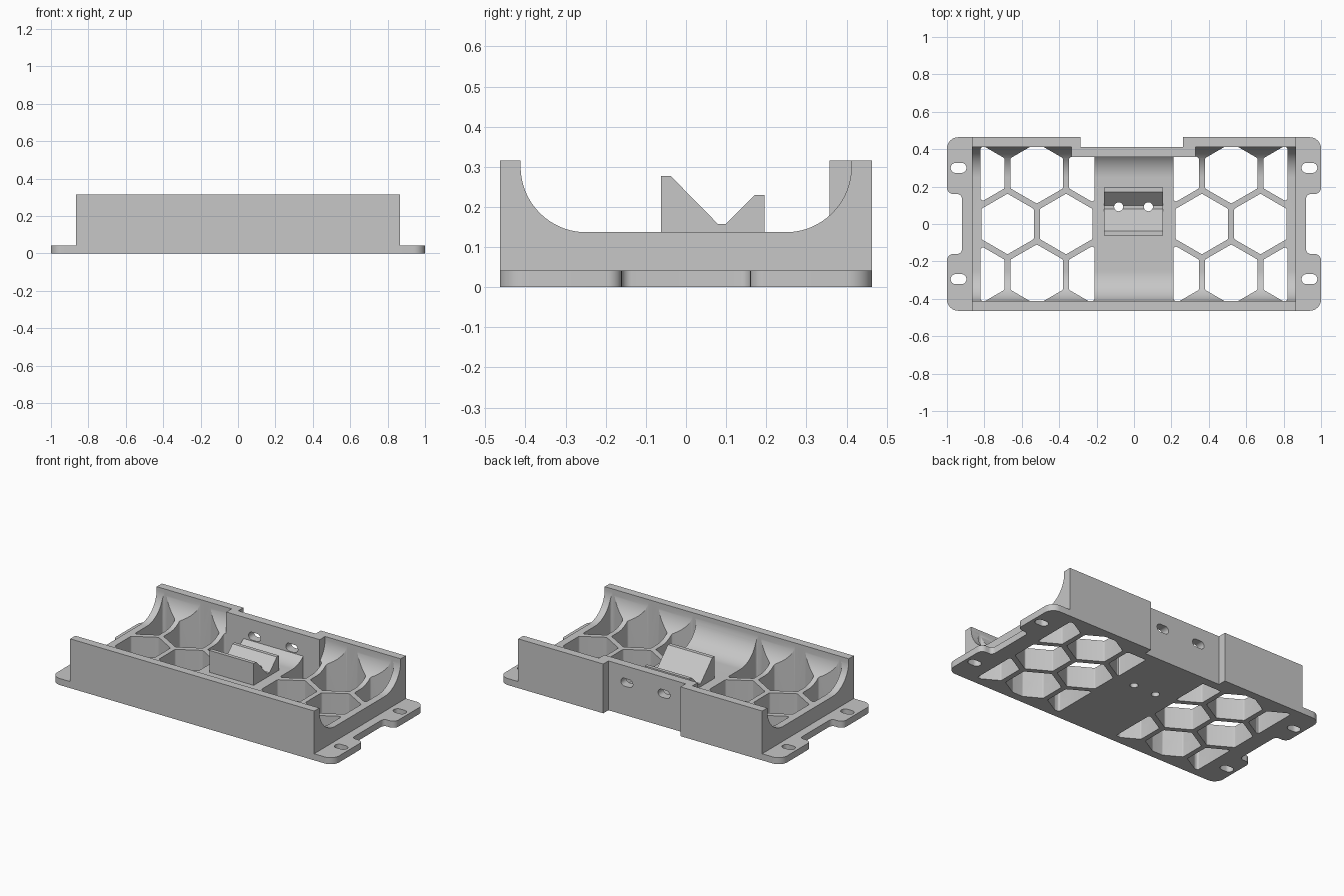
import bpy, bmesh, math
from mathutils import Vector

old = bpy.data.objects.get("Cube")
if old:
    bpy.data.objects.remove(old, do_unlink=True)

grey = bpy.data.materials.new("plain grey")
grey.use_nodes = True
COLOUR = (0.57, 0.57, 0.57, 1)
grey.diffuse_color = COLOUR
grey.node_tree.nodes["Principled BSDF"].inputs["Base Color"].default_value = COLOUR


def rounded(corners, radius=0.0, steps=6):
    """Outline with filleted corners; a corner may carry its own radius."""
    out, n = [], len(corners)
    for i, c in enumerate(corners):
        r = c[2] if len(c) > 2 else radius
        p = Vector((c[0], c[1], 0))
        a = (Vector((*corners[i - 1][:2], 0)) - p).normalized()
        b = (Vector((*corners[(i + 1) % n][:2], 0)) - p).normalized()
        if r <= 0:
            out.append((p.x, p.y))
            continue
        half = a.angle(b) / 2
        centre = p + (a + b).normalized() * r / math.sin(half)
        reach = r / math.tan(half)
        start, end = p + a * reach - centre, p + b * reach - centre
        for k in range(steps + 1):
            q = centre + start.lerp(end, k / steps).normalized() * r
            out.append((q.x, q.y))
    return out


def clip(poly, axis, limit, sign):
    """Keep the part of a polygon where sign * coordinate <= sign * limit."""
    out = []
    for i, q in enumerate(poly):
        p = poly[i - 1]
        dp, dq = sign * (p[axis] - limit), sign * (q[axis] - limit)
        if dp * dq < 0:
            t = dp / (dp - dq)
            out.append(tuple(p[k] + t * (q[k] - p[k]) for k in (0, 1)))
        if dq <= 0:
            out.append(q)
    return out


def prisms(name, outlines, axis, lo, hi):
    """One object holding outlines extruded along an axis."""
    place = {"x": lambda u, v, w: (w, u, v),
             "y": lambda u, v, w: (u, w, v),
             "z": lambda u, v, w: (u, v, w)}[axis]
    bm = bmesh.new()
    for pts in outlines:
        low = [bm.verts.new(place(u, v, lo)) for u, v in pts]
        high = [bm.verts.new(place(u, v, hi)) for u, v in pts]
        bm.faces.new(low)
        bm.faces.new(high)
        for i in range(len(pts)):
            bm.faces.new((low[i - 1], low[i], high[i], high[i - 1]))
    bmesh.ops.recalc_face_normals(bm, faces=bm.faces)
    mesh = bpy.data.meshes.new(name)
    bm.to_mesh(mesh)
    bm.free()
    mesh.materials.append(grey)
    ob = bpy.data.objects.new(name, mesh)
    bpy.context.collection.objects.link(ob)
    return ob


def combine(ob, tool, operation="DIFFERENCE", keep=False):
    mod = ob.modifiers.new("cut", "BOOLEAN")
    mod.operation, mod.solver, mod.object = operation, "EXACT", tool
    bpy.context.view_layer.update()
    graph = bpy.context.evaluated_depsgraph_get()
    mesh = bpy.data.meshes.new_from_object(ob.evaluated_get(graph))
    ob.modifiers.clear()
    ob.data = mesh
    if not keep:
        bpy.data.objects.remove(tool, do_unlink=True)


def box(x0, x1, y0, y1):
    return [(x0, y0), (x1, y0), (x1, y1), (x0, y1)]


def slot(x, y, length, height):
    a, b = length / 2, height / 2
    return rounded(box(x - a, x + a, y - b, y + b), b * 0.98)


def circle(x, y, r, n=24):
    return [(x + r * math.cos(math.tau * k / n), y + r * math.sin(math.tau * k / n))
            for k in range(n)]


# Overall sizes
BODY_X, DEPTH, TOP, FLOOR, INNER = 0.865, 0.464, 0.316, 0.137, 0.412

# Trough body: U-shaped section run along x
section = rounded([(-DEPTH, 0), (DEPTH, 0), (DEPTH, TOP), (INNER, TOP),
                   (INNER, FLOOR, 0.163), (-INNER, FLOOR, 0.163),
                   (-INNER, TOP), (-DEPTH, TOP)], steps=20)
body = prisms("trough_body", [section], "x", -BODY_X, BODY_X)

# Honeycomb openings on both sides of the solid middle
PITCH, HEX_R = 0.313, 0.162
holes = []
for side in (-1, 1):
    for row in (-1, 0, 1):
        columns = (0.363, 0.676) if row == 0 else (0.207, 0.52, 0.833)
        for cx in columns:
            cy = row * PITCH * math.sqrt(3) / 2
            pts = [(side * cx + HEX_R * math.sin(math.tau * k / 6),
                    cy + HEX_R * math.cos(math.tau * k / 6)) for k in range(6)]
            pts = clip(pts, 0, side * 0.82, side)
            pts = clip(pts, 0, side * 0.212, -side)
            pts = clip(clip(pts, 1, INNER, 1), 1, -INNER, -1)
            holes.append(rounded(pts, 0.012, 4))
combine(body, prisms("hex_cutter", holes, "z", -0.1, 0.5))

# Recess in the back wall, closed by a set-in panel
combine(body, prisms("recess_cutter", [box(-0.286, 0.262, 0.385, 0.6)], "z", -0.1, 0.5))
combine(body, prisms("back_panel", [box(-0.334, 0.329, 0.358, INNER)], "z", 0, TOP), "UNION")
panel_slots = [slot(x, 0.21, 0.085, 0.05) for x in (-0.133, 0.131)]
combine(body, prisms("panel_slot_cutter", panel_slots, "y", 0.3, 0.45))

# V-shaped cradle on the middle of the floor
cradle_section = [(-0.062, 0.13), (0.195, 0.13), (0.195, 0.23), (0.172, 0.23),
                  (0.098, 0.157), (0.08, 0.157), (-0.038, 0.277), (-0.062, 0.277)]
cradle = prisms("cradle", [cradle_section], "x", -0.16, 0.155)

# Screw holes through cradle and floor
screws = prisms("screw_cutter", [circle(x, 0.092, 0.024) for x in (-0.082, 0.077)], "z", -0.1, 0.5)
combine(cradle, screws, keep=True)
combine(body, screws)

# Mounting flanges with slotted ears at both ends
flanges = []
for side, label in ((1, "left"), (-1, "right")):
    outline = [(BODY_X, -DEPTH), (1, -DEPTH, 0.06), (1, -0.16, 0.035), (0.92, -0.16, 0.025),
               (0.92, 0.16, 0.025), (1, 0.16, 0.035), (1, DEPTH, 0.06), (BODY_X, DEPTH)]
    outline = [(side * c[0], *c[1:]) for c in outline]
    flange = prisms(label + "_flange", [rounded(outline)], "z", 0, 0.042)
    ears = [slot(side * 0.938, y, 0.084, 0.054) for y in (-0.295, 0.3)]
    combine(flange, prisms("ear_slot_cutter", ears, "z", -0.1, 0.2))
    flanges.append(flange)

# Smooth the curved surfaces, keep edges crisp
for ob in [body, cradle] + flanges:
    bpy.ops.object.select_all(action="DESELECT")
    ob.select_set(True)
    bpy.context.view_layer.objects.active = ob
    bpy.ops.object.shade_smooth_by_angle(angle=math.radians(30))
